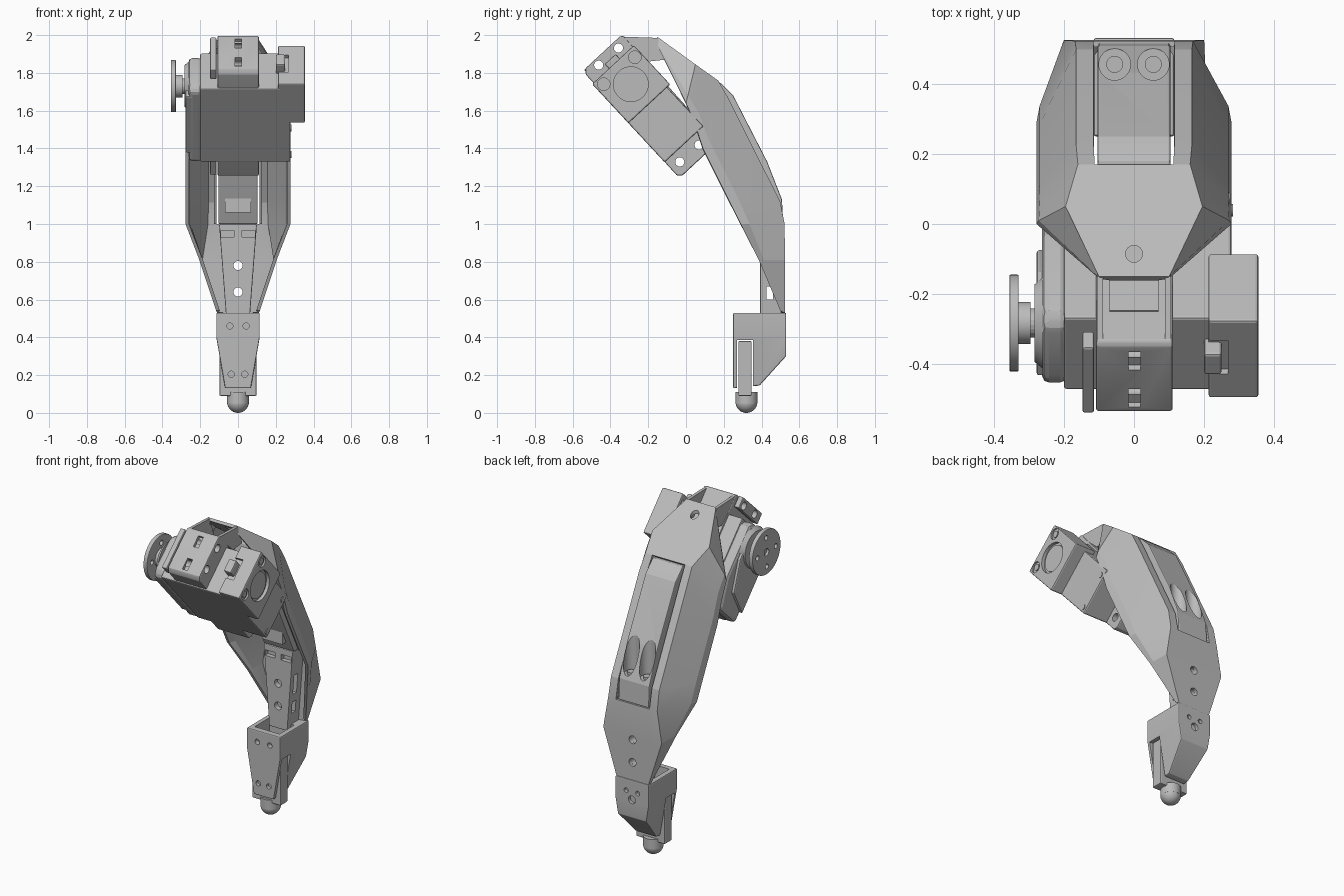
import bpy, bmesh, math
from mathutils import Matrix, Vector

cube = bpy.data.objects.get("Cube")
if cube:
    bpy.data.objects.remove(cube, do_unlink=True)

grey = bpy.data.materials.new("plain_grey")
grey.use_nodes = True
GREY = (0.5, 0.5, 0.5, 1)
grey.diffuse_color = GREY
grey.node_tree.nodes["Principled BSDF"].inputs["Base Color"].default_value = GREY

# Motor frame: x stays, u runs down the motor, v points to its upper side
MOTOR = Matrix(((1, 0, 0, 0), (0, .68, .733, -.292), (0, -.733, .68, 1.74), (0, 0, 0, 1)))
WORLD = Matrix.Identity(4)
TURN = {"x": Matrix.Rotation(math.pi / 2, 4, "Y"),
        "y": Matrix.Rotation(math.pi / 2, 4, "X"), "z": WORLD}


def apply(ob, mod):
    bpy.ops.object.select_all(action="DESELECT")
    bpy.context.view_layer.objects.active = ob
    ob.select_set(True)
    bpy.ops.object.modifier_apply(modifier=mod.name)


def finish(name, bm, bevel=0):
    mesh = bpy.data.meshes.new(name)
    bm.to_mesh(mesh)
    bm.free()
    mesh.materials.append(grey)
    ob = bpy.data.objects.new(name, mesh)
    bpy.context.collection.objects.link(ob)
    if bevel:
        mod = ob.modifiers.new("edge", "BEVEL")
        mod.width = bevel
        mod.segments = 2
        apply(ob, mod)
    return ob


def box(name, x, y, z, frame=WORLD, bevel=0):
    bm = bmesh.new()
    size = Matrix.Diagonal((x[1] - x[0], y[1] - y[0], z[1] - z[0], 1))
    mid = Matrix.Translation((sum(x) / 2, sum(y) / 2, sum(z) / 2))
    bmesh.ops.create_cube(bm, size=1, matrix=frame @ mid @ size)
    return finish(name, bm, bevel)


def rod(name, axis, at, r, length, frame=WORLD, r2=None, sides=40, bevel=0):
    bm = bmesh.new()
    bmesh.ops.create_cone(bm, cap_ends=True, segments=sides, radius1=r,
                          radius2=r if r2 is None else r2, depth=length,
                          matrix=frame @ Matrix.Translation(at) @ TURN[axis])
    return finish(name, bm, bevel)


def slab(name, profile, x0, x1, width=None, split=None, frame=WORLD, bevel=0):
    """Extrude a (y, z) profile along x; width(z) tapers it, bending at height split."""
    bm = bmesh.new()
    rows = [[bm.verts.new((x, y, z)) for y, z in profile] for x in (x0, x1)]
    bm.faces.new(rows[0])
    bm.faces.new(rows[1][::-1])
    n = len(profile)
    for i in range(n):
        k = (i + 1) % n
        bm.faces.new((rows[0][k], rows[0][i], rows[1][i], rows[1][k]))
    if split:
        bmesh.ops.bisect_plane(bm, geom=bm.verts[:] + bm.edges[:] + bm.faces[:],
                               plane_co=(0, 0, split), plane_no=(0, 0, 1))
    if width:
        for v in bm.verts:
            v.co.x *= width(v.co.z)
    bm.transform(frame)
    bmesh.ops.recalc_face_normals(bm, faces=bm.faces)
    return finish(name, bm, bevel)


def cut(ob, cutters):
    for c in cutters:
        mod = ob.modifiers.new("cut", "BOOLEAN")
        mod.operation = "DIFFERENCE"
        mod.solver = "EXACT"
        mod.object = c
        apply(ob, mod)
        bpy.data.objects.remove(c, do_unlink=True)


# Leg shell: stations of back half width, back y, z, then front half width, y, z
stations = [(.10, -.15, 1.99, .10, -.155, 1.95),
            (.195, .05, 1.845, .278, 0, 1.64),
            (.16, .17, 1.76, .278, .045, 1.54),
            (.165, .225, 1.665, .278, .09, 1.40),
            (.165, .498, 1.12, .278, .23, 1.12),
            (.168, .522, 1.0, .278, .29, 1.0),
            (.20, .524, .81, .205, .385, .81),
            (.11, .524, .53, .115, .50, .54)]
SLOT = .115
bm = bmesh.new()
rows = []
for wb, yb, zb, wf, yf, zf in stations:
    slot = min(SLOT, wb * .7)
    ridge = (wf + .08 * (wb - wf), yf + .2 * (yb - yf), zf + .2 * (zb - zf))
    half = [(wf, yf, zf), ridge, (wb, yb, zb), (slot, yb, zb)]
    pts = [(-x, y, z) for x, y, z in half] + half[::-1]
    rows.append([bm.verts.new(p) for p in pts])
for j in range(len(rows) - 1):
    for i in range(len(rows[0]) - 1):
        if i == 3 and j in (2, 3, 4):
            continue
        a, b = rows[j], rows[j + 1]
        bm.faces.new((a[i], a[i + 1], b[i + 1], b[i]))
shell = finish("leg_shell", bm)
solid = shell.modifiers.new("wall", "SOLIDIFY")
solid.thickness = .018
apply(shell, solid)
cut(shell, [rod("hole", "y", (0, .5, z), .024, .3) for z in (.78, .64)]
    + [rod("hole", "z", (0, -.085, 1.95), .024, .3)])

# Channel rails, the raised insert between them and cheeks joining shell and motor
for s in (-1, 1):
    slab("channel_rail", [(.17, 1.74), (.22, 1.65), (.49, 1.11), (.51, 1.01), (.43, 1.0), (.13, 1.61)],
         s * .114, s * .128)
    slab("top_cheek", [(-.345, 1.992), (-.15, 1.985), (-.11, 1.87), (-.20, 1.86)], s * .088, s * .106)
insert = slab("channel_insert", [(.12, 1.74), (.18, 1.75), (.25, 1.68), (.43, 1.33), (.508, 1.13),
                                 (.515, 1.0), (.40, 1.0), (.10, 1.62)], -.104, .104, bevel=.006)
cut(insert, [rod("pocket", "z", (s * .055, .455, 1.40), .045, .5) for s in (-1, 1)])
for s in (-1, 1):
    rod("insert_screw", "z", (s * .055, .455, 1.155), .024, .02)
box("insert_pad", (-.07, .07), (.335, .42), (1.06, 1.14))

# Lower bracket inside the shell
bracket = slab("shin_bracket", [(.392, 1.0), (.505, .99), (.505, .50), (.392, .50)],
               -1, 1, lambda z: .066 + .076 * (z - .55), bevel=.006)
cut(bracket, [rod("hole", "y", (0, .45, z), .024, .4) for z in (.78, .64)]
    + [box("notch", (s * .055 - .035, s * .055 + .035), (.35, .42), (.93, .965)) for s in (-1, 1)]
    + [box("side_slot", (-.2, .2), (.425, .46), z) for z in ((.60, .67), (.72, .84))])

# Ankle housing
ankle = slab("ankle_housing", [(.25, .53), (.53, .53), (.53, .30), (.39, .145), (.25, .13)],
             -1, 1, lambda z: .115 if z > .399 else .068 + .047 * (z - .13) / .27,
             split=.4, bevel=.006)
cut(ankle, [box("well", (-.085, .085), (.285, .43), (.42, .7)),
            box("tab_slot", (-.2, .2), (.27, .355), (0, .385))]
    + [rod("hole", "y", (s * x, .25, z), .016, .06)
       for s in (-1, 1) for x, z in ((.043, .46), (.036, .205))]
    + [rod("hole", "y", (x, .53, z), r, .04)
       for x, z, r in ((0, .41, .024), (-.04, .46, .014), (.04, .46, .014))])

# Foot tab and rounded toe
box("foot_tab", (-.098, .098), (.277, .348), (.09, .38), bevel=.006)
rod("toe_stem", "z", (0, .32, .08), .058, .06)
bm = bmesh.new()
bmesh.ops.create_uvsphere(bm, u_segments=40, v_segments=20, radius=.058,
                          matrix=Matrix.Translation((0, .32, .058)))
finish("toe_ball", bm)

# Motor body with its left cover
box("motor_body", (-.20, .278), (-.105, .425), (-.15, .13), MOTOR, .008)
slab("motor_cover", [(-.08, -.15), (-.105, -.11), (-.105, .09), (-.07, .128),
                     (.25, .128), (.425, .06), (.425, -.15)],
     -.262, -.19, frame=MOTOR, bevel=.02)
slab("cover_side", [(-.05, -.148), (.36, -.148), (.30, .02), (.12, .10), (-.05, .10)],
     -.278, -.20, frame=MOTOR, bevel=.008)
for u, v in ((.395, -.122), (.395, .085)):
    rod("body_screw", "x", (.274, u, v), .018, .016, MOTOR)

# Mounting clevis through the motor, with cross holes and slots
clevis = slab("motor_clevis", [(-.225, -.12), (-.225, .13), (-.215, .145), (.53, .13), (.54, .12),
                               (.54, -.13), (.52, -.15), (-.20, -.14)],
              -.108, .11, frame=MOTOR, bevel=.006)
plates = [slab("clevis_plate", [(u0, -.13), (u0, .125), (u1, .125), (u1, -.13)],
               -.147, -.114, frame=MOTOR, bevel=.006) for u0, u1 in ((-.224, -.155), (.40, .535))]
holes = [(-.19, -.056), (-.185, .082), (.478, -.09), (.482, .046)]
for part in [clevis] + plates:
    cut(part, [rod("hole", "x", (0, u, v), .024, .5, MOTOR) for u, v in holes])
cut(clevis, [box("slot", (-.016, .018), (-.3, -.205), (v - .035, v + .035), MOTOR)
             for v in (.075, -.07)])
box("clevis_pad", (-.07, .07), (-.09, .06), (.135, .146), MOTOR)

# Right end cap with its round window, screws and connector
cap = box("end_cap", (.212, .355), (-.14, .143), (-.15, .152), MOTOR, .008)
cut(cap, [rod("window", "x", (.355, 0, 0), .092, .04, MOTOR),
          box("plug_pocket", (.19, .268), (-.2, -.12), (-.055, .075), MOTOR)])
rod("window_disc", "x", (.335, 0, 0), .08, .012, MOTOR)
box("connector_plug", (.20, .25), (-.172, -.10), (-.03, .05), MOTOR, .008)
spots = [(-.098, -.105), (-.09, .113)]
cut(cap, [rod("bore", "x", (.355, u, v), .033, .02, MOTOR) for u, v in spots])
for u, v in spots:
    rod("cap_screw", "x", (.343, u, v), .02, .016, MOTOR)

# Output shaft and drive disc on the left
SHAFT = MOTOR @ Matrix.Translation((0, .014, 0))
rod("shaft_collar", "x", (-.272, 0, 0), .11, .024, SHAFT, r2=.13)
rod("shaft_gear", "x", (-.292, 0, 0), .042, .04, SHAFT, sides=20)
rod("shaft_hub", "x", (-.313, 0, 0), .06, .036, SHAFT)
disc = rod("drive_disc", "x", (-.342, 0, 0), .138, .026, SHAFT, sides=56, bevel=.003)
cut(disc, [rod("hole", "x", (-.342, .09 * math.cos(a), .09 * math.sin(a)), .015, .1, SHAFT)
           for a in (.785, 2.356, 3.927, 5.498)]
    + [rod("hole", "x", (-.355, 0, 0), .022, .03, SHAFT)])

# Smooth round parts while keeping edges sharp
bpy.ops.object.select_all(action="DESELECT")
for ob in bpy.context.scene.objects:
    if ob.type == "MESH" and grey.name in ob.data.materials:
        ob.select_set(True)
        bpy.context.view_layer.objects.active = ob
bpy.ops.object.shade_smooth_by_angle(angle=math.radians(13))
